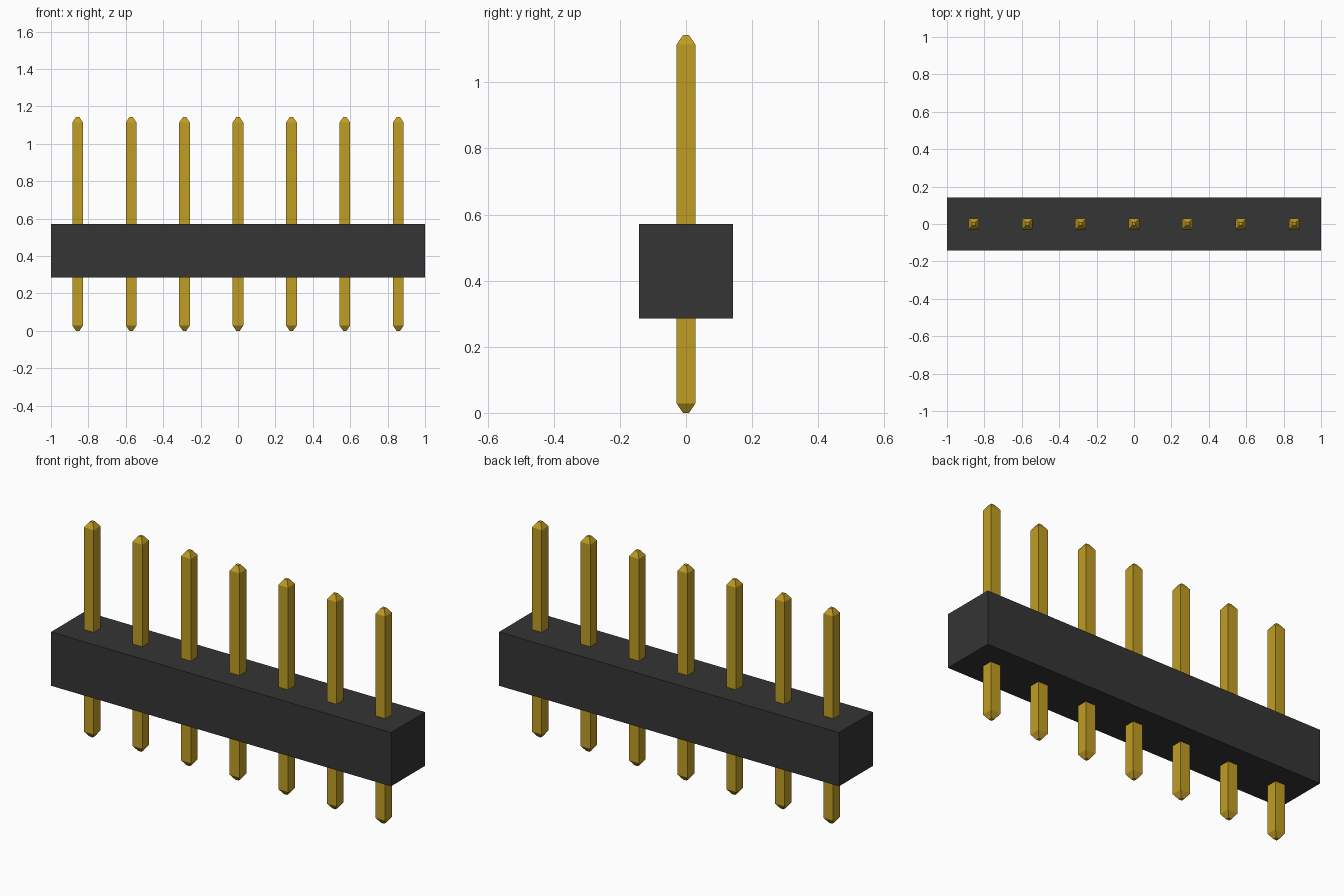
import bpy
import bmesh

cube = bpy.data.objects.get("Cube")
if cube:
    bpy.data.objects.remove(cube, do_unlink=True)

PITCH = 2 / 7
HEIGHT = 4 * PITCH
PIN_HALF, TIP_HALF, TIP_LENGTH = 0.0286, 0.009, 0.0286


def make_material(name, color):
    mat = bpy.data.materials.new(name)
    mat.use_nodes = True
    mat.diffuse_color = color
    mat.node_tree.nodes["Principled BSDF"].inputs["Base Color"].default_value = color
    return mat


def loft_squares(name, sections, mat, x=0):
    """Solid through (half_x, half_y, z) rectangular sections."""
    bm = bmesh.new()
    rings = [[bm.verts.new((sx * hx, sy * hy, z))
              for sx, sy in ((-1, -1), (1, -1), (1, 1), (-1, 1))]
             for hx, hy, z in sections]
    for low, high in zip(rings, rings[1:]):
        for i in range(4):
            j = (i + 1) % 4
            bm.faces.new((low[i], low[j], high[j], high[i]))
    bm.faces.new(rings[0][::-1])
    bm.faces.new(rings[-1])
    mesh = bpy.data.meshes.new(name)
    bm.to_mesh(mesh)
    bm.free()
    mesh.materials.append(mat)
    obj = bpy.data.objects.new(name, mesh)
    obj.location.x = x
    bpy.context.collection.objects.link(obj)
    return obj


black = make_material("black plastic", (0.035, 0.035, 0.035, 1))
gold = make_material("gold metal", (0.53, 0.337, 0.017, 1))

# Plastic housing
loft_squares("housing", [(1, PITCH / 2, PITCH), (1, PITCH / 2, 2 * PITCH)], black)

# Square pins with tapered ends
pin_profile = [
    (TIP_HALF, TIP_HALF, 0),
    (PIN_HALF, PIN_HALF, TIP_LENGTH),
    (PIN_HALF, PIN_HALF, HEIGHT - TIP_LENGTH),
    (TIP_HALF, TIP_HALF, HEIGHT),
]
for n in range(7):
    loft_squares(f"pin_{n + 1}", pin_profile, gold, (n - 3) * PITCH)
